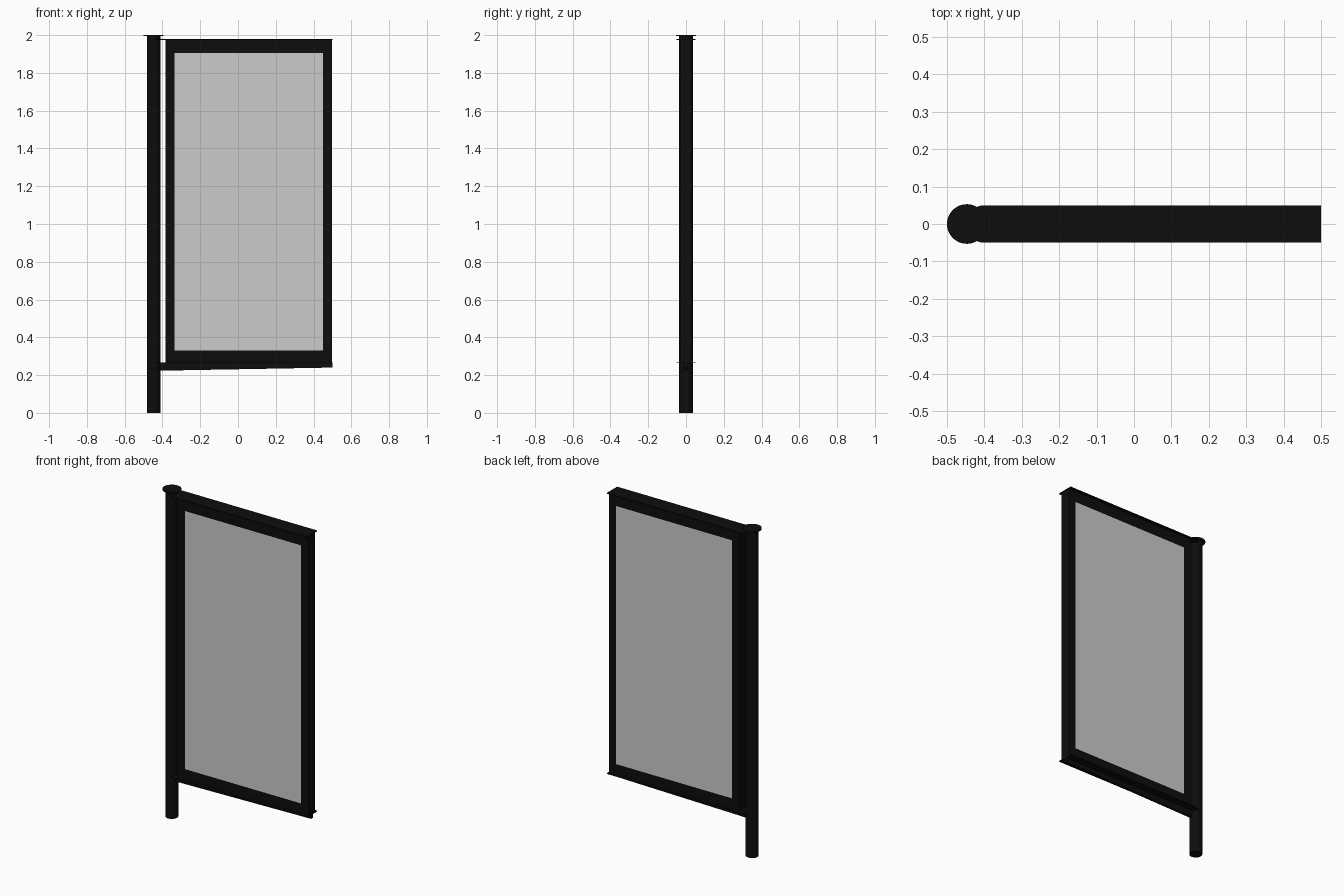
import bpy, bmesh, math

if "Cube" in bpy.data.objects:
    bpy.data.objects.remove(bpy.data.objects["Cube"])


def material(name, rgb):
    m = bpy.data.materials.new(name)
    m.diffuse_color = (*rgb, 1)
    m.use_nodes = True
    m.node_tree.nodes["Principled BSDF"].inputs["Base Color"].default_value = m.diffuse_color
    return m


BLACK = material("black metal", (0.004, 0.004, 0.004))
GREY = material("light grey panel", (0.6, 0.6, 0.6))


def finish(name, bm, *mats):
    bmesh.ops.recalc_face_normals(bm, faces=bm.faces)
    me = bpy.data.meshes.new(name)
    bm.to_mesh(me)
    bm.free()
    for m in mats:
        me.materials.append(m)
    ob = bpy.data.objects.new(name, me)
    bpy.context.collection.objects.link(ob)
    return ob


def cylinder(name, x, r, z0, z1):
    bpy.ops.mesh.primitive_cylinder_add(vertices=40, radius=r, depth=z1 - z0,
                                        location=(x, 0, (z0 + z1) / 2))
    ob = bpy.context.object
    ob.name = name
    ob.data.materials.append(BLACK)
    bpy.ops.object.shade_smooth_by_angle(angle=math.radians(40))


def prism(name, outline, direction):
    # Extrude a closed outline along a direction
    bm = bmesh.new()
    face = bm.faces.new([bm.verts.new(p) for p in outline])
    new = bmesh.ops.extrude_face_region(bm, geom=[face])["geom"]
    bmesh.ops.translate(bm, vec=direction,
                        verts=[v for v in new if isinstance(v, bmesh.types.BMVert)])
    return finish(name, bm, BLACK)


# Post and its flat round cap
cylinder("post", -0.447, 0.036, 0, 1.996)
cylinder("post_cap", -0.447, 0.053, 1.995, 2.0)

# Framed sign slab: flush grey panel cut into both faces
X0, X1, Z0, Z1, D = -0.385, 0.498, 0.265, 1.975, 0.033
bm = bmesh.new()
bmesh.ops.create_cube(bm, size=1)
for v in bm.verts:
    v.co = (X1 if v.co.x > 0 else X0, D if v.co.y > 0 else -D, Z1 if v.co.z > 0 else Z0)
bm.normal_update()
for f in [f for f in bm.faces if abs(f.normal.y) > 0.9]:
    bmesh.ops.inset_individual(bm, faces=[f], thickness=0.05)
    for v in f.verts:
        v.co.x = 0.45 if v.co.x > 0 else -0.335
        v.co.z = 1.906 if v.co.z > 1 else 0.33
    f.material_index = 1
finish("sign_panel", bm, BLACK, GREY)

# Thin plates above and below the slab, rounded around the post
arc = [math.radians(90 + 180 * i / 20) for i in range(21)]
for name, z in (("top_plate", 1.974), ("bottom_plate", 0.263)):
    outline = [(-0.40 + 0.05 * math.cos(a), 0.05 * math.sin(a), z) for a in arc]
    outline += [(0.5, -0.05, z), (0.5, 0.05, z)]
    prism(name, outline, (0, 0, 0.005))

# Tapered rib carrying the bottom plate
prism("support_rib", [(-0.44, -0.008, 0.223), (0.5, -0.008, 0.24),
                      (0.5, -0.008, 0.264), (-0.44, -0.008, 0.264)], (0, 0.016, 0))
